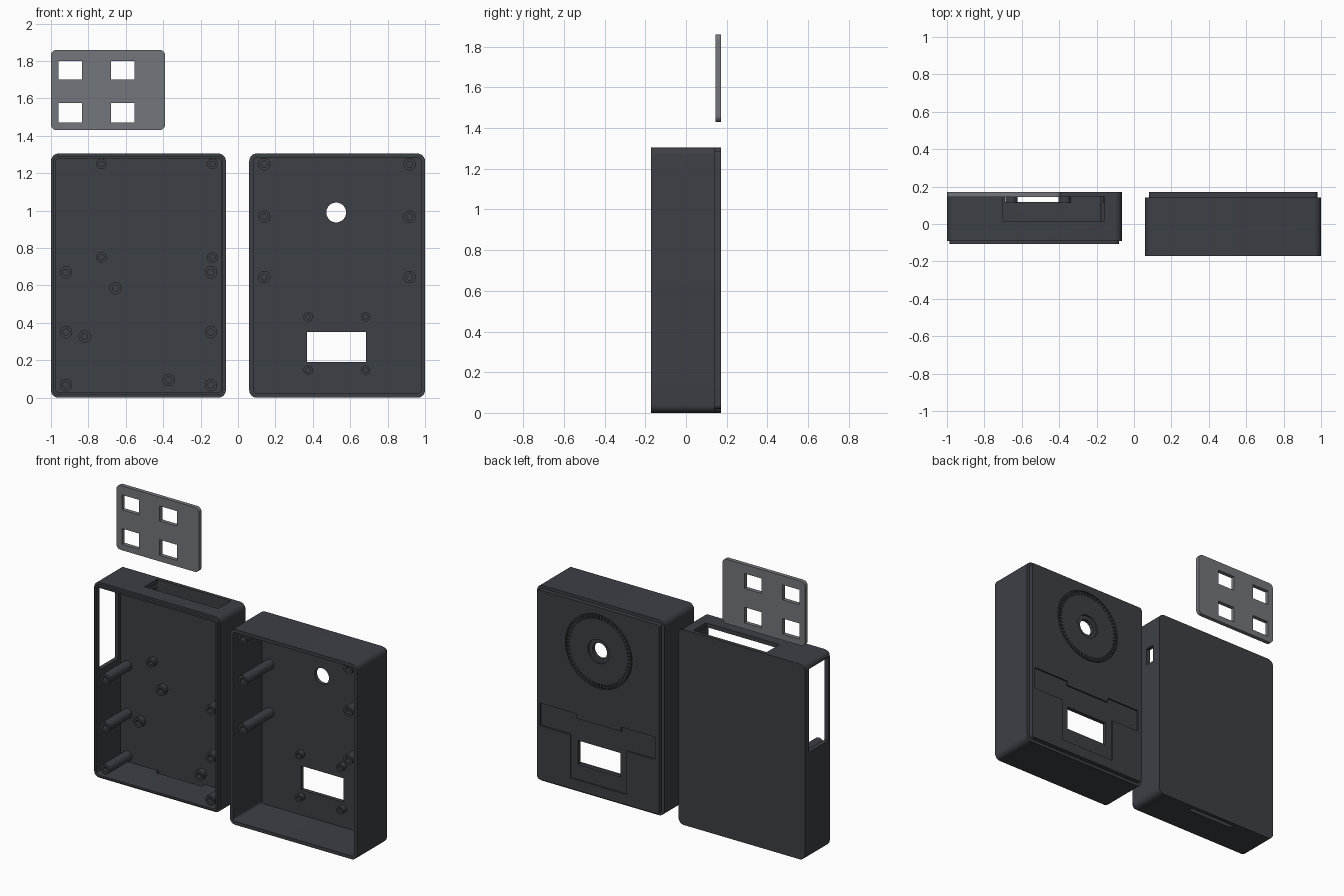
import bpy, bmesh, math

if "Cube" in bpy.data.objects:
    bpy.data.objects.remove(bpy.data.objects["Cube"])

B = 0.172                      # back plane of every part
H = 1.305                      # shell height


def material(name, col):
    m = bpy.data.materials.new(name)
    m.diffuse_color = col
    m.use_nodes = True
    m.node_tree.nodes["Principled BSDF"].inputs["Base Color"].default_value = m.diffuse_color
    return m


DARK = material("dark_plastic", (0.045, 0.05, 0.06, 1))
GREY = material("grey_plastic", (0.17, 0.18, 0.20, 1))


def finish(bm, name, mat=None):
    bmesh.ops.recalc_face_normals(bm, faces=bm.faces[:])
    me = bpy.data.meshes.new(name)
    bm.to_mesh(me)
    bm.free()
    ob = bpy.data.objects.new(name, me)
    bpy.context.collection.objects.link(ob)
    if mat:
        me.materials.append(mat)
    return ob


def loft(bm, rings, closed=False):
    """Skin equal-length point rings; cap the ends or join them up."""
    vs = [[bm.verts.new(p) for p in r] for r in rings]
    n = len(vs[0])
    pairs = list(zip(vs, vs[1:])) + ([(vs[-1], vs[0])] if closed else [])
    for a, b in pairs:
        for i in range(n):
            j = (i + 1) % n
            bm.faces.new((a[i], a[j], b[j], b[i]))
    if not closed:
        bm.faces.new(vs[0])
        bm.faces.new(vs[-1])


def round_rect(x0, x1, z0, z1, r, y, inset=0.0):
    x0, x1, z0, z1 = x0 + inset, x1 - inset, z0 + inset, z1 - inset
    r = max(r - inset, 0.012)
    pts = []
    for k, (cx, cz) in enumerate([(x1 - r, z1 - r), (x0 + r, z1 - r),
                                  (x0 + r, z0 + r), (x1 - r, z0 + r)]):
        for i in range(9):
            a = math.pi / 2 * (k + i / 8)
            pts.append((cx + r * math.cos(a), y, cz + r * math.sin(a)))
    return pts


def circle(cx, cz, r, y, n=32):
    return [(cx + r * math.cos(2 * math.pi * i / n), y,
             cz + r * math.sin(2 * math.pi * i / n)) for i in range(n)]


def prism(pts, y0, y1):
    bm = bmesh.new()
    loft(bm, [[(x, y, z) for x, z in pts] for y in (y0, y1)])
    return finish(bm, "cutter")


def box(x0, x1, y0, y1, z0, z1):
    return prism([(x0, z0), (x1, z0), (x1, z1), (x0, z1)], y0, y1)


def lathe(cx, cz, prof, closed=False, n=32):
    bm = bmesh.new()
    loft(bm, [circle(cx, cz, r, y, n) for r, y in prof], closed)
    return finish(bm, "cutter")


def cut(ob, cutters):
    for c in cutters:
        c.hide_render = True
        m = ob.modifiers.new("cut", 'BOOLEAN')
        m.operation, m.solver, m.object = 'DIFFERENCE', 'EXACT', c
    bpy.context.view_layer.update()
    dg = bpy.context.evaluated_depsgraph_get()
    me = bpy.data.meshes.new_from_object(ob.evaluated_get(dg))
    ob.modifiers.clear()
    ob.data = me
    for c in cutters:
        bpy.data.objects.remove(c)


def shell(name, x0, x1, rings):
    bm = bmesh.new()
    loft(bm, [round_rect(x0, x1, 0, H, 0.04, y, i) for y, i in rings])
    return finish(bm, name, DARK)


def posts(name, base, items):
    """Hollow screw posts standing on the inner wall: (x, z, radius, tip y)."""
    bm = bmesh.new()
    for x, z, r, tip in items:
        prof = [(r, base), (r, tip), (r * 0.5, tip), (r * 0.5, tip + 0.03)]
        loft(bm, [circle(x, z, q, y, 24) for q, y in prof])
    return finish(bm, name, DARK)


# left half: rear shell with stepped lip at its open front
rear = shell("rear_shell", -1, -0.065, [
    (0.148, 0.027), (-0.108, 0.027), (-0.108, 0.014),
    (-0.09, 0.014), (-0.09, 0), (B, 0)])
cut(rear, [
    box(-1.1, -0.93, -0.075, 0.13, 0.71, 1.265),      # side opening
    box(-0.70, -0.157, 0.015, 0.148, 1.2, 1.4),       # top opening
    box(-0.69, -0.35, 0.117, 0.148, -0.1, 0.1),       # bottom slot
    box(-0.13, 0.0, 0.045, 0.11, 0.985, 1.10),        # small side port
])
rear_posts = [(x, z, 0.033, -0.09) for x in (-0.92, -0.145) for z in (0.067, 0.35, 0.67)]
rear_posts += [(x, z, 0.028, 0.113) for x in (-0.73, -0.137) for z in (0.75, 1.25)]
rear_posts += [(x, z, 0.033, 0.113) for x, z in ((-0.655, 0.585), (-0.82, 0.327), (-0.37, 0.095))]
posts("rear_screw_posts", 0.151, rear_posts)

# right half: face shell, open at the front, its raised face at the back
face = shell("face_shell", 0.06, 1, [
    (0.135, 0.022), (-B, 0.022), (-B, 0), (0.143, 0), (0.143, 0.02), (B, 0.02)])
CX, CZ = 0.525, 0.99
bm = bmesh.new()
for i in range(60):                                   # radial ticks of the dial
    a = 2 * math.pi * i / 60
    c, s = math.cos(a), math.sin(a)
    quad = [(0.215, -0.005), (0.236, -0.005), (0.236, 0.005), (0.215, 0.005)]
    loft(bm, [[(CX + u * c - v * s, y, CZ + u * s + v * c) for u, v in quad]
              for y in (B - 0.01, 0.2)])
ticks = finish(bm, "cutter")
panel = [(0.96, 0.38), (0.96, 0.53), (0.69, 0.53), (0.69, 0.50), (0.36, 0.50),
         (0.36, 0.53), (0.11, 0.53), (0.11, 0.38), (0.32, 0.38), (0.32, 0.09),
         (0.735, 0.09), (0.735, 0.38)]
cut(face, [
    prism(panel, B - 0.01, 0.25),                     # recessed panel
    box(0.37, 0.685, 0.0, 0.3, 0.19, 0.35),           # display window
    lathe(CX, CZ, [(0.08, B - 0.012), (0.08, 0.26)]), # counterbore
    lathe(CX, CZ, [(0.053, 0.0), (0.053, 0.3)]),      # round hole
    ticks,
    lathe(CX, CZ, [(0.24, B - 0.008), (0.246, B - 0.008),
                   (0.246, 0.2), (0.24, 0.2)], True, 96),  # dial groove
])
face_posts = [(x, z, 0.033, -0.15) for x in (0.14, 0.917) for z in (0.645, 0.967, 1.248)]
face_posts += [(x, z, 0.025, 0.10) for x in (0.375, 0.682) for z in (0.147, 0.432)]
posts("face_screw_posts", 0.138, face_posts)

# loose plate with four key windows
bm = bmesh.new()
loft(bm, [round_rect(-1, -0.39, 1.43, 1.86, 0.03, y) for y in (0.145, B)])
plate = finish(bm, "key_plate", GREY)
cut(plate, [box(x0, x1, 0.1, 0.2, z0, z1)
            for x0, x1 in ((-0.96, -0.835), (-0.68, -0.553))
            for z0, z1 in ((1.47, 1.575), (1.70, 1.80))])

for ob in bpy.data.objects:
    ob.select_set(True)
bpy.context.view_layer.objects.active = face
bpy.ops.object.shade_smooth_by_angle(angle=math.radians(30))
